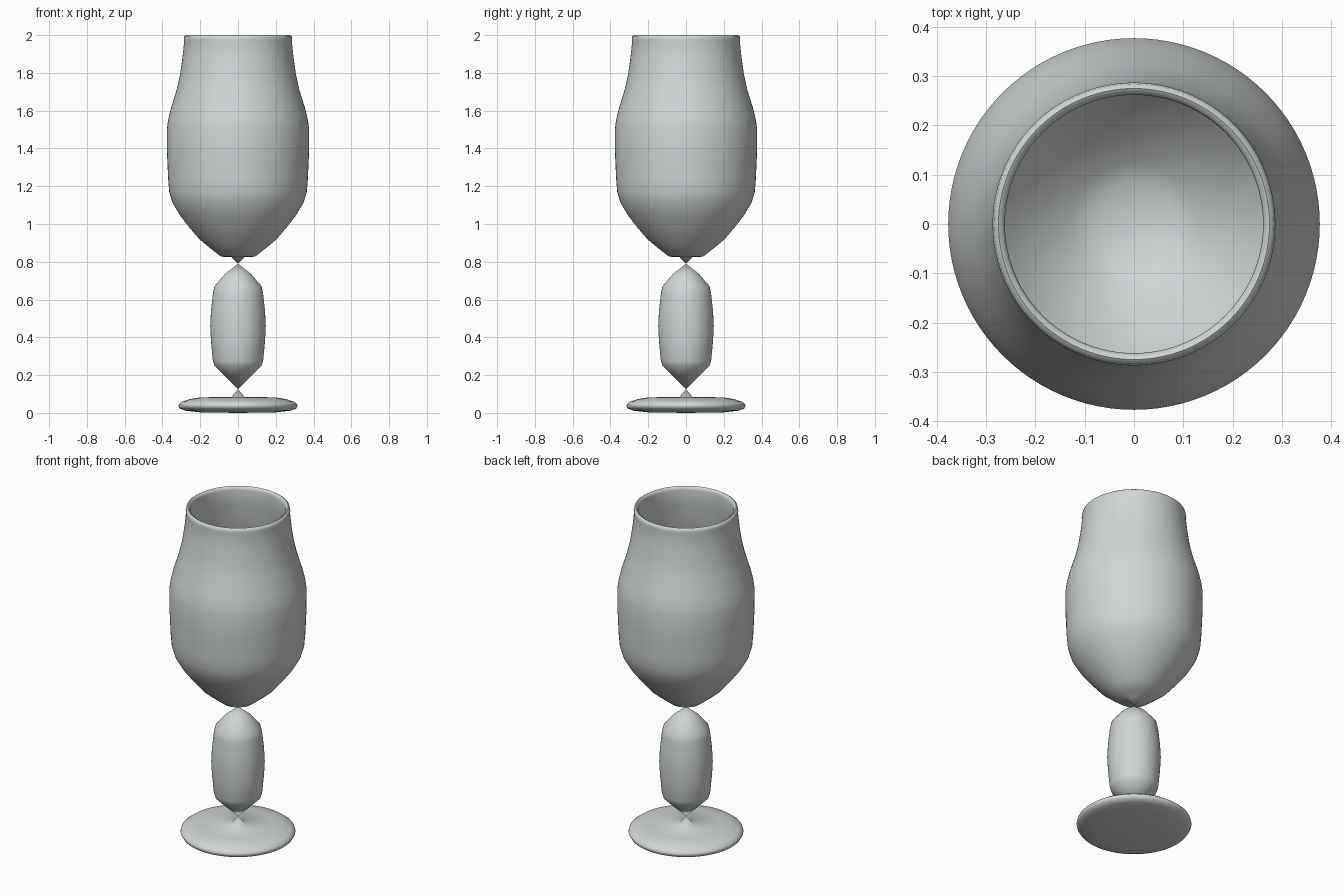
import bpy, bmesh, math
from mathutils import Matrix

cube = bpy.data.objects.get("Cube")
if cube:
    bpy.data.objects.remove(cube, do_unlink=True)

grey = bpy.data.materials.new("pale_grey")
grey.use_nodes = True
colour = (0.64, 0.67, 0.67, 1)
grey.diffuse_color = colour
grey.node_tree.nodes["Principled BSDF"].inputs["Base Color"].default_value = colour


def lathe(name, profile, steps=96):
    """Spin a radius/height profile round the z axis."""
    bm = bmesh.new()
    verts = [bm.verts.new((r, 0, z)) for r, z in profile]
    edges = [bm.edges.new(pair) for pair in zip(verts, verts[1:])]
    bmesh.ops.spin(bm, geom=verts + edges, cent=(0, 0, 0), axis=(0, 0, 1),
                   angle=math.tau, steps=steps, use_merge=True)
    bmesh.ops.remove_doubles(bm, verts=bm.verts, dist=0.0001)
    bmesh.ops.recalc_face_normals(bm, faces=bm.faces)
    mesh = bpy.data.meshes.new(name)
    bm.to_mesh(mesh)
    bm.free()
    mesh.materials.append(grey)
    obj = bpy.data.objects.new(name, mesh)
    bpy.context.collection.objects.link(obj)
    bpy.ops.object.select_all(action='DESELECT')
    obj.select_set(True)
    bpy.context.view_layer.objects.active = obj
    bpy.ops.object.shade_smooth_by_angle(angle=math.radians(50))
    return obj


# Bowl: outside from the tip up, over the rounded rim, then down the inside
outside = [(0, 0.79), (0.035, 0.825), (0.09, 0.827), (0.145, 0.87), (0.205, 0.92),
           (0.26, 0.985), (0.31, 1.05), (0.348, 1.115), (0.364, 1.17), (0.37, 1.24),
           (0.376, 1.38), (0.377, 1.5), (0.37, 1.55), (0.356, 1.61), (0.325, 1.71),
           (0.308, 1.785), (0.294, 1.88), (0.285, 1.965)]
rim = [(0.287, 1.98), (0.284, 1.994), (0.275, 2.0), (0.266, 1.995), (0.262, 1.98)]
inside = [(r - 0.02, z + 0.008) for r, z in reversed(outside[3:-1])]
lathe("bowl", outside + rim + inside + [(0.08, 0.85), (0, 0.847)])

# Stem: faceted-outline bead with pointed ends
lathe("stem", [(0, 0.125), (0.125, 0.25), (0.133, 0.275), (0.143, 0.38), (0.147, 0.46),
               (0.143, 0.54), (0.133, 0.63), (0.125, 0.67), (0.07, 0.735), (0, 0.79)])

# Foot: flat disc with a rounded edge and a small point
lathe("foot", [(0, 0.125), (0.035, 0.085), (0.2, 0.082), (0.25, 0.074), (0.295, 0.06),
               (0.312, 0.047), (0.315, 0.036), (0.307, 0.022), (0.28, 0.012),
               (0.2, 0.003), (0, 0)])
